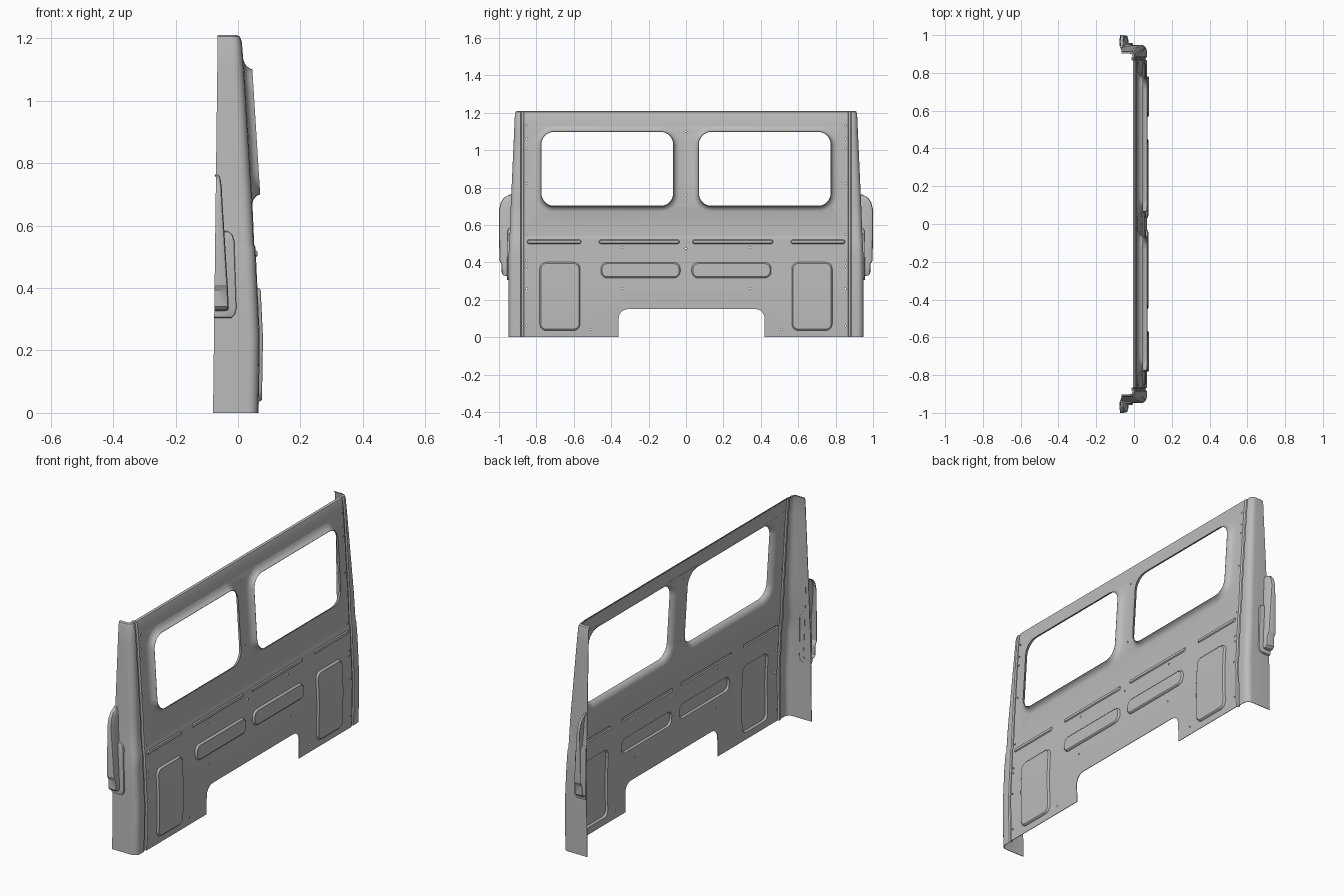
import bpy, bmesh
from math import sin, cos, pi
from mathutils import Vector

cube = bpy.data.objects.get("Cube")
if cube:
    bpy.data.objects.remove(cube)

grey = bpy.data.materials.new("primer grey")
grey.use_nodes = True
grey.diffuse_color = (0.5, 0.5, 0.5, 1)
grey.node_tree.nodes["Principled BSDF"].inputs["Base Color"].default_value = (0.5, 0.5, 0.5, 1)

# Heights where the sheet bends, with the outer face depth, half width and rear edge
LEVELS = [0, .24, .45, .53, .54, .7, 1.1, 1.19, 1.205, 1.21]
FACE = [.066, .070, .060, .056, .052, .045, .020, .012, .006, -.004]
SIDE = [.948, .948, .948, .944, .943, .937, .919, .915, .911, .903]
REAR = [-.08, -.065]
PANEL_HALF = .865


def lerp_at(z, values):
    for i in range(len(LEVELS) - 1):
        if z <= LEVELS[i + 1] + 1e-5:
            t = (z - LEVELS[i]) / (LEVELS[i + 1] - LEVELS[i])
            return values[i] + t * (values[i + 1] - values[i])
    return values[-1]


def face_x(z):
    return lerp_at(z, FACE)


def side_y(z):
    return lerp_at(z, SIDE)


def rear_x(z):
    return REAR[0] + (REAR[1] - REAR[0]) * z / LEVELS[-1]


def finish(bm, name, mirrored=False):
    """Make the sheet an object, mirror it if asked, give it gauge and shading."""
    mesh = bpy.data.meshes.new(name)
    bm.to_mesh(mesh)
    bm.free()
    mesh.materials.append(grey)
    ob = bpy.data.objects.new(name, mesh)
    bpy.context.collection.objects.link(ob)
    bpy.ops.object.select_all(action='DESELECT')
    ob.select_set(True)
    bpy.context.view_layer.objects.active = ob
    if mirrored:
        mod = ob.modifiers.new("mirror", 'MIRROR')
        mod.use_axis = (False, True, False)
        mod.use_mirror_merge = False
        bpy.ops.object.modifier_apply(modifier=mod.name)
    mod = ob.modifiers.new("gauge", 'SOLIDIFY')
    mod.thickness = .003
    mod.offset = -1
    bpy.ops.object.modifier_apply(modifier=mod.name)
    bpy.ops.object.shade_smooth_by_angle(angle=.5)
    return ob


def rounded(cy, cz, w, h, r, n=8):
    """Counter-clockwise rounded rectangle in the panel plane."""
    pts = []
    for k, (sy, sz) in enumerate([(1, 1), (-1, 1), (-1, -1), (1, -1)]):
        for i in range(n + 1):
            a = pi / 2 * (k + i / n)
            pts.append((cy + sy * (w / 2 - r) + r * cos(a),
                        cz + sz * (h / 2 - r) + r * sin(a)))
    return pts


def filled_sheet(loops):
    """Flat sheet from an outline and holes."""
    curve = bpy.data.curves.new("outline", 'CURVE')
    curve.dimensions = '2D'
    curve.fill_mode = 'BOTH'
    for pts in loops:
        s = curve.splines.new('POLY')
        s.points.add(len(pts) - 1)
        for p, (y, z) in zip(s.points, pts):
            p.co = (y, z, 0, 1)
        s.use_cyclic_u = True
    ob = bpy.data.objects.new("outline", curve)
    bpy.context.collection.objects.link(ob)
    bpy.context.view_layer.update()
    dg = bpy.context.evaluated_depsgraph_get()
    mesh = bpy.data.meshes.new_from_object(ob.evaluated_get(dg))
    bm = bmesh.new()
    bm.from_mesh(mesh)
    bpy.data.objects.remove(ob)
    bpy.data.curves.remove(curve)
    bpy.data.meshes.remove(mesh)
    for f in bm.faces:
        if f.normal.z < 0:
            f.normal_flip()
    return bm


# Pressed shapes: (centre y, centre z, width, height, radius), steps of (offset, lift), capped
LIP = [(.03, 0), (.02, .003), (.01, .009), (.004, .017), (0, .026)]
BOSS = [(0, 0), (-.003, .007), (-.007, .010)]
RIB = [(0, 0), (-.004, .005)]
pressings = []
for s in (-1, 1):
    pressings += [((s * .421, .90, .71, .40, .07), LIP, False),
                  ((s * .674, .218, .216, .365, .035), BOSS, True),
                  ((s * .243, .358, .425, .084, .035), BOSS, True),
                  ((s * .25, .51, .43, .022, .010), RIB, True),
                  ((s * .705, .51, .29, .022, .010), RIB, True)]


def step_loop(shape, off):
    cy, cz, w, h, r = shape
    return rounded(cy, cz, w + 2 * off, h + 2 * off, r + off)


# Panel outline with the arch notch in the lower edge
def arc(cy, cz, r, a0, a1, n=6):
    return [(cy + r * cos(a0 + (a1 - a0) * i / n), cz + r * sin(a0 + (a1 - a0) * i / n))
            for i in range(n + 1)]


outline = [(-PANEL_HALF, 0), (-.36, 0)] + arc(-.31, .10, .05, pi, pi / 2) \
    + arc(.37, .10, .05, pi / 2, 0) + [(.42, 0), (PANEL_HALF, 0),
                                       (PANEL_HALF, LEVELS[-1]), (-PANEL_HALF, LEVELS[-1])]

# Bolt holes
bolts = [(0, 1.1), (0, .76), (0, .475)]
for s in (-1, 1):
    bolts += [(s * .34, .478), (s * .34, .262), (s * .51, .042)]
    bolts += [(s * .852, z) for z in (1.13, 1.06, 1.01, .82, .55, .41, .38, .26, .06)]
bolt_loops = [rounded(y, z, .010, .010, .005, 2)[::1] for y, z in bolts]
bolt_loops = [[p for i, p in enumerate(b) if i % 3] for b in bolt_loops]

bm = filled_sheet([outline] + bolt_loops + [step_loop(sh, st[0][0]) for sh, st, c in pressings])
for shape, steps, capped in pressings:
    rings = [[bm.verts.new((y, z, lift)) for y, z in step_loop(shape, off)] for off, lift in steps]
    for a, b in zip(rings, rings[1:]):
        for i in range(len(a)):
            j = (i + 1) % len(a)
            bm.faces.new((a[i], a[j], b[j], b[i]))
    if capped:
        bm.faces.new(rings[-1])
bmesh.ops.remove_doubles(bm, verts=bm.verts[:], dist=1e-4)
for z in LEVELS[1:-1]:
    bmesh.ops.bisect_plane(bm, geom=bm.verts[:] + bm.edges[:] + bm.faces[:], dist=1e-6,
                           plane_co=(0, z, 0), plane_no=(0, 1, 0))
for v in bm.verts:
    y, z, lift = v.co
    v.co = Vector((face_x(z) + lift, y, z))
finish(bm, "rear_panel")


def loft(name, rows):
    """Skin rows of points running outward, stacked upward; mirrored to both sides."""
    b = bmesh.new()
    grid = [[b.verts.new(p) for p in row] for row in rows]
    for lo, hi in zip(grid, grid[1:]):
        for i in range(len(lo) - 1):
            b.faces.new((lo[i], lo[i + 1], hi[i + 1], hi[i]))
    return finish(b, name, True)


# Corner pillars with a joint groove and a rounded outer corner
def pillar_row(z):
    x, y, r = face_x(z), side_y(z), .032
    row = [(x, PANEL_HALF, z), (x - .008, .870, z), (x - .008, .879, z), (x - .002, .884, z)]
    # the rounded corner stays clear of the groove where the pillar narrows
    r = min(r, y - .886)
    for i in range(7):
        a = pi / 2 * i / 6
        row.append((x - .002 - r + r * cos(a), y - r + r * sin(a), z))
    return row + [(rear_x(z), y, z)]


loft("corner_pillar", [pillar_row(z) for z in LEVELS])


# Side fittings: levels of (height, front x, outer y)
def pod(name, levels, r):
    rows = []
    for z, xf, yo in levels:
        row = [(xf, side_y(z) - .004, z), (xf, max(yo - r, side_y(z) - .003), z)]
        row += [(xf - .3 * r, yo - .3 * r, z), (xf - r, yo, z), (rear_x(z), yo, z)]
        rows.append(row)
    return loft(name, rows)


pod("side_duct", [(.325, -.036, .946), (.33, -.032, .975), (.34, -.030, .985),
                  (.39, -.032, .986), (.41, -.033, .998), (.68, -.050, 1.0),
                  (.72, -.052, .991), (.745, -.055, .974), (.758, -.060, .952),
                  (.762, -.064, .936)], .010)
pod("side_mount_plate", [(.303, -.024, .947), (.307, -.018, .956), (.316, -.010, .957),
                         (.335, -.005, .957), (.55, -.012, .954), (.57, -.018, .953),
                         (.579, -.028, .951), (.583, -.034, .941)], .005)
